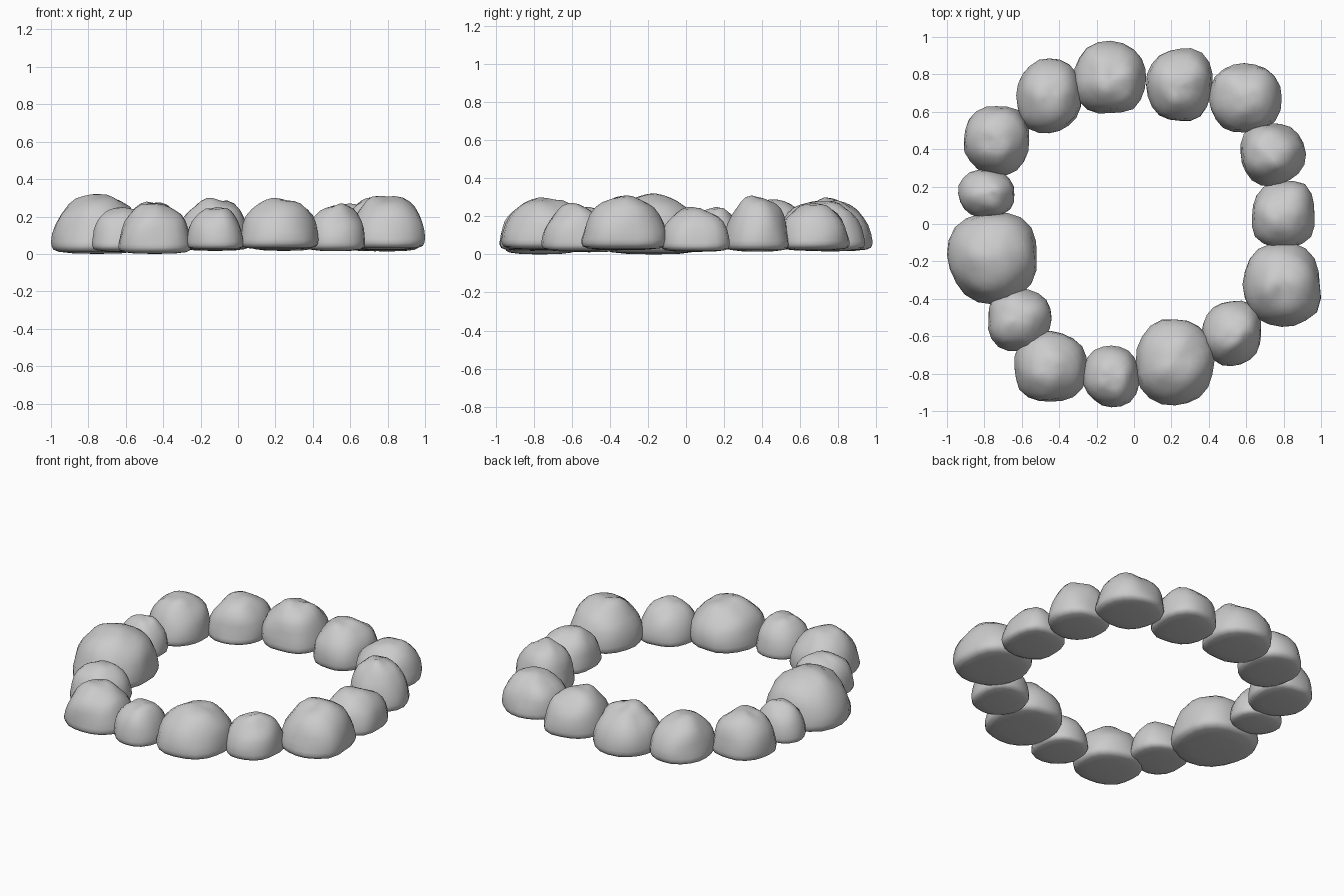
import bpy, bmesh, math, random
from mathutils import Vector, noise

if "Cube" in bpy.data.objects:
    bpy.data.objects.remove(bpy.data.objects["Cube"])

random.seed(4)
SEG = 20

# side profile of a stone: (radius fraction, height fraction), bottom to top
PROFILE = [(0.55, 0.01), (0.85, 0.035), (0.96, 0.07), (0.995, 0.13), (1.0, 0.2),
           (0.97, 0.34), (0.92, 0.5), (0.83, 0.65), (0.70, 0.78), (0.54, 0.88), (0.38, 0.95), (0.2, 0.985)]

# footprint of each stone: x min, x max, y min, y max, top, direction of its blunt corner
STONES = [
    (-0.325, 0.065, 0.59, 0.98, 0.30, 100),
    (0.065, 0.42, 0.55, 0.94, 0.28, 60),
    (0.40, 0.79, 0.49, 0.86, 0.27, -5),
    (0.57, 0.92, 0.20, 0.54, 0.31, 0),
    (0.63, 0.965, -0.13, 0.23, 0.25, 50),
    (0.58, 1.00, -0.55, -0.10, 0.31, -50),
    (0.36, 0.68, -0.76, -0.41, 0.27, 45),
    (0.01, 0.43, -0.97, -0.51, 0.30, -130),
    (-0.275, 0.03, -0.98, -0.65, 0.25, -75),
    (-0.64, -0.25, -0.95, -0.57, 0.27, 120),
    (-0.78, -0.44, -0.68, -0.34, 0.25, -130),
    (-1.00, -0.52, -0.43, 0.06, 0.32, -90),
    (-0.94, -0.64, 0.03, 0.29, 0.25, 160),
    (-0.91, -0.56, 0.26, 0.63, 0.29, 40),
    (-0.63, -0.28, 0.485, 0.885, 0.28, -110),
]


def fit(values, lo, hi):
    """Scale and shift a list of numbers to span lo..hi."""
    a, b = min(values), max(values)
    return [lo + (v - a) / (b - a) * (hi - lo) for v in values]


def make_stone(index, x0, x1, y0, y1, top, corner):
    seed = Vector((index * 7.3, index * 3.1, 0))
    lean = Vector((random.uniform(-0.06, 0.06), random.uniform(-0.06, 0.06), 0))
    base = 0.0 if index in (9, 11) else random.uniform(0.01, 0.025)
    pts = [Vector((0, 0, 0))]
    for r, h in PROFILE:
        for s in range(SEG):
            a = 2 * math.pi * s / SEG
            # slightly boxy outline with a blunt corner and gentle lumps
            c, d = math.cos(a), math.sin(a)
            box = (abs(c) ** 2.3 + abs(d) ** 2.3) ** (-1 / 2.3)
            bump = box * (1 + 0.09 * max(0, math.cos(a - math.radians(corner))) ** 4)
            p = Vector((c * r, d * r, h))
            lump = 1 + (0.05 + 0.10 * h) * noise.noise(p * 1.6 + seed)
            p = Vector((p.x * bump * lump, p.y * bump * lump, h))
            if h > 0.4:
                p.z += 0.14 * (h - 0.4) * noise.noise(p * 2.0 - seed)
            pts.append(p + lean * h * h)
    pts.append(Vector((0, 0, 1.0)) + lean)
    xs = fit([p.x for p in pts], x0, x1)
    ys = fit([p.y for p in pts], y0, y1)
    zs = fit([p.z for p in pts], base, top)

    bm = bmesh.new()
    v = [bm.verts.new(c) for c in zip(xs, ys, zs)]
    ring = lambda k, s: v[1 + k * SEG + s % SEG]
    last = len(PROFILE) - 1
    for s in range(SEG):
        bm.faces.new((v[0], ring(0, s + 1), ring(0, s)))
        for k in range(last):
            bm.faces.new((ring(k, s), ring(k, s + 1), ring(k + 1, s + 1), ring(k + 1, s)))
        bm.faces.new((ring(last, s), ring(last, s + 1), v[-1]))
    for f in bm.faces:
        f.smooth = True
    mesh = bpy.data.meshes.new("stone")
    bm.to_mesh(mesh)
    bm.free()
    obj = bpy.data.objects.new(f"stone_{index + 1:02d}", mesh)
    bpy.context.collection.objects.link(obj)


# ring of stones
for i, stone in enumerate(STONES):
    make_stone(i, *stone)
